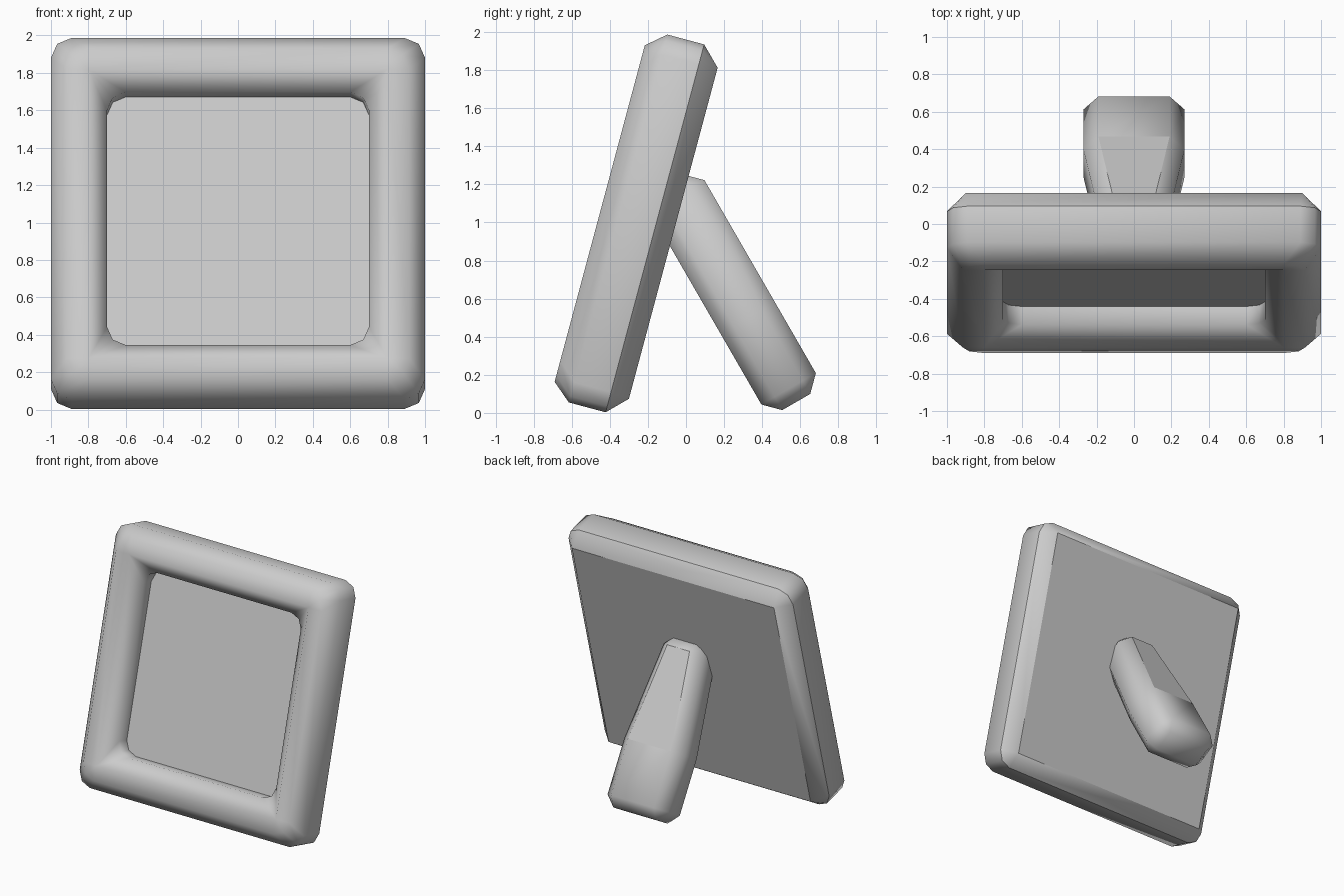
import bpy, bmesh, math
from mathutils import Vector

cube = bpy.data.objects.get("Cube")
if cube:
    bpy.data.objects.remove(cube, do_unlink=True)

grey = bpy.data.materials.new("light_grey")
grey.use_nodes = True
grey.diffuse_color = (0.6, 0.6, 0.6, 1)
grey.node_tree.nodes["Principled BSDF"].inputs["Base Color"].default_value = (0.6, 0.6, 0.6, 1)


def loft(name, rings, is_sharp, location, tilt):
    """Skin a list of matching rings, cap both ends and place the part."""
    bm = bmesh.new()
    loops = [[bm.verts.new(p) for p in ring] for ring in rings]
    count = len(loops[0])
    for a, b in zip(loops, loops[1:]):
        for i in range(count):
            j = (i + 1) % count
            bm.faces.new((a[i], a[j], b[j], b[i]))
    bm.faces.new(loops[0])
    bm.faces.new(loops[-1])
    bmesh.ops.remove_doubles(bm, verts=bm.verts, dist=0.0005)
    bmesh.ops.recalc_face_normals(bm, faces=bm.faces)
    for face in bm.faces:
        face.smooth = True
    for edge in bm.edges:
        edge.smooth = not is_sharp(edge)
    mesh = bpy.data.meshes.new(name)
    bm.to_mesh(mesh)
    bm.free()
    mesh.materials.append(grey)
    obj = bpy.data.objects.new(name, mesh)
    bpy.context.collection.objects.link(obj)
    obj.location = location
    obj.rotation_euler.x = math.radians(tilt)
    return obj


def square_ring(half, cut, y):
    """Square with two-step rounded corners; cut 0 gives sharp corners."""
    corner = [(half, half - cut), (half - 0.3 * cut, half - 0.3 * cut), (half - cut, half)]
    points = []
    for turn in range(4):
        for x, z in corner:
            for _ in range(turn):
                x, z = -z, x
            points.append(Vector((x, y, z)))
    return points


def bar_ring(z, half_x, half_y, cut_x, cut_y):
    """Octagonal section of the stand."""
    quarter = [(half_x, half_y - cut_y), (half_x - cut_x, half_y)]
    points = [(x, y) for x, y in quarter]
    points += [(-x, y) for x, y in reversed(quarter)]
    points += [(-x, -y) for x, y in quarter]
    points += [(x, -y) for x, y in reversed(quarter)]
    return [Vector((x, y, z)) for x, y in points]


# Picture frame: back panel, outer wall, rounded front rim, recessed picture
frame_rings = [
    square_ring(0.9, 0, 0.2),
    square_ring(1.0, 0.11, 0.1),
    square_ring(1.0, 0.11, -0.1),
    square_ring(0.915, 0.115, -0.2),
    square_ring(0.8, 0, -0.2),
    square_ring(0.7, 0.1, -0.1),
    square_ring(0.7, 0.1, 0.0),
]


def frame_sharp(edge):
    ys = [v.co.y for v in edge.verts]
    level = abs(ys[0] - ys[1]) < 0.001
    return level and ys[0] > -0.05


loft("picture_frame", frame_rings, frame_sharp, (0, -0.26, 0.995), -15)

# Rear stand: octagonal bar, tapering toward the frame
stand_rings = [
    bar_ring(-0.24, 0.19, 0.085, 0, 0),
    bar_ring(-0.16, 0.27, 0.165, 0.08, 0.08),
    bar_ring(0.27, 0.27, 0.165, 0.08, 0.08),
    bar_ring(1.01, 0.18, 0.165, 0.08, 0.08),
    bar_ring(1.09, 0.10, 0.085, 0, 0),
]


def stand_sharp(edge):
    return min(v.co.z for v in edge.verts) > 0.2 and all(v.co.y > 0.16 for v in edge.verts)


loft("rear_stand", stand_rings, stand_sharp, (0, 0.459, 0.265), 30)
